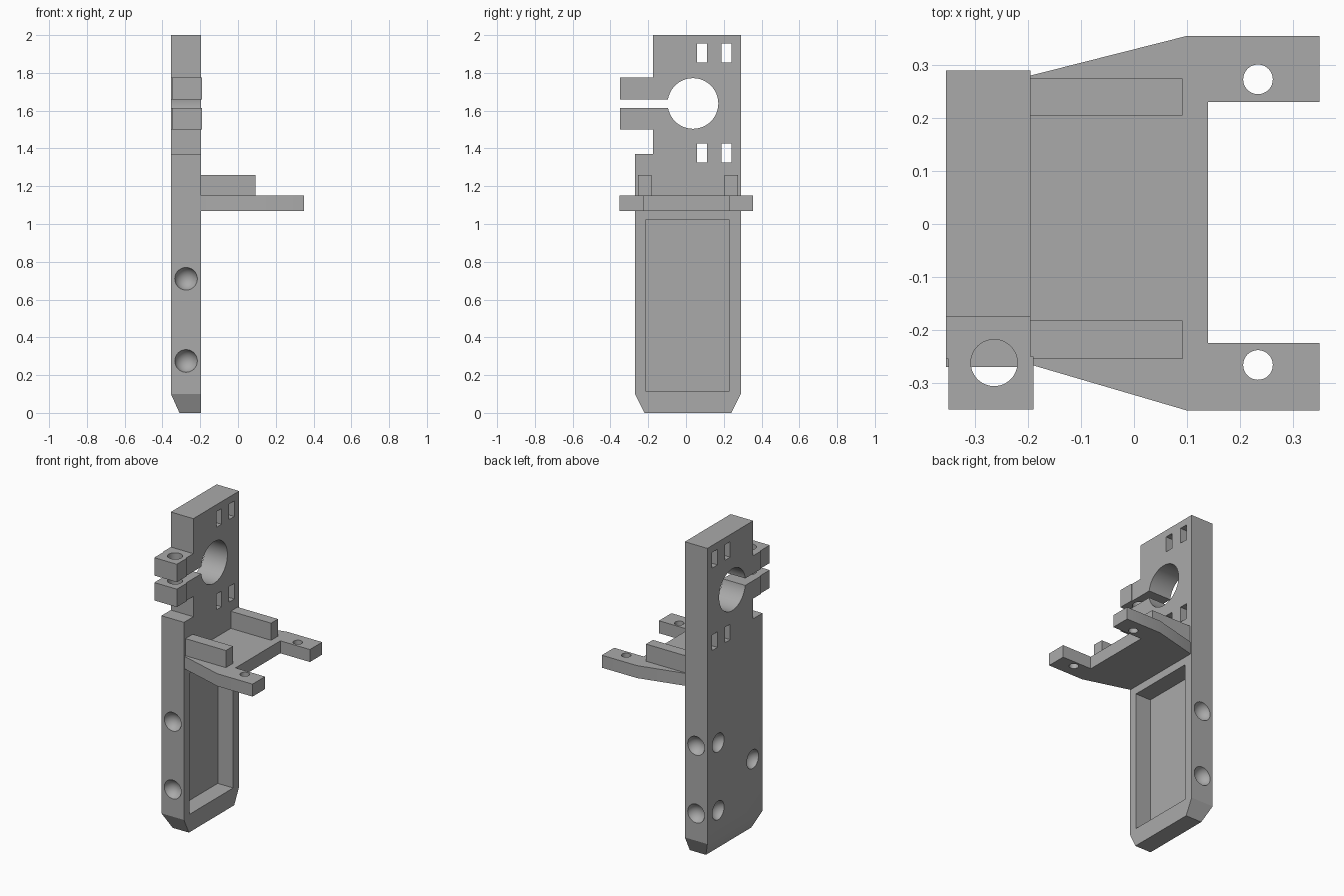
import bpy
import bmesh
from math import pi, radians
from mathutils import Vector, Matrix

if "Cube" in bpy.data.objects:
    bpy.data.objects.remove(bpy.data.objects["Cube"], do_unlink=True)

GREY = (0.4, 0.4, 0.4, 1)
grey = bpy.data.materials.new("plain grey")
grey.use_nodes = True
grey.diffuse_color = GREY
grey.node_tree.nodes["Principled BSDF"].inputs["Base Color"].default_value = GREY


def finish(name, bm):
    bmesh.ops.recalc_face_normals(bm, faces=bm.faces)
    mesh = bpy.data.meshes.new(name)
    bm.to_mesh(mesh)
    bm.free()
    mesh.materials.append(grey)
    ob = bpy.data.objects.new(name, mesh)
    bpy.context.collection.objects.link(ob)
    return ob


def box(name, x, y, z):
    bm = bmesh.new()
    bmesh.ops.create_cube(bm, size=1)
    for v in bm.verts:
        v.co = [(a + b) / 2 + c * (b - a) for (a, b), c in zip((x, y, z), v.co)]
    return finish(name, bm)


def prism(points, offset):
    bm = bmesh.new()
    face = bm.faces.new([bm.verts.new(p) for p in points])
    ext = bmesh.ops.extrude_face_region(bm, geom=[face])
    verts = [v for v in ext["geom"] if isinstance(v, bmesh.types.BMVert)]
    bmesh.ops.translate(bm, verts=verts, vec=offset)
    return bm


def rod(name, centre, radius, length, axis="Z", segments=48):
    bm = bmesh.new()
    turn = Matrix.Rotation(pi / 2, 4, "Y") if axis == "X" else Matrix()
    bmesh.ops.create_cone(bm, cap_ends=True, segments=segments, radius1=radius, radius2=radius,
                          depth=length, matrix=Matrix.Translation(centre) @ turn)
    return finish(name, bm)


def ball(name, centre, radius):
    bm = bmesh.new()
    bmesh.ops.create_uvsphere(bm, u_segments=32, v_segments=16, radius=radius,
                              matrix=Matrix.Translation(centre))
    return finish(name, bm)


def activate(ob):
    bpy.ops.object.select_all(action="DESELECT")
    ob.select_set(True)
    bpy.context.view_layer.objects.active = ob


def combine(ob, tool, operation="DIFFERENCE"):
    tool.hide_render = True
    mod = ob.modifiers.new("combine", "BOOLEAN")
    mod.operation, mod.solver, mod.object = operation, "EXACT", tool
    activate(ob)
    bpy.ops.object.modifier_apply(modifier=mod.name)
    bpy.data.objects.remove(tool, do_unlink=True)


# Upright plate with narrowed upper part and tapered foot
BACK, FACE = -0.355, -0.195
outline = [(-0.22, 0), (0.24, 0), (0.29, 0.1), (0.29, 2), (-0.175, 2),
           (-0.175, 1.37), (-0.27, 1.37), (-0.27, 0.1)]
bm = prism([(BACK, y, z) for y, z in outline], (FACE - BACK, 0, 0))
bmesh.ops.bisect_plane(bm, geom=bm.verts[:] + bm.edges[:] + bm.faces[:],
                       plane_co=(BACK, 0, 0.1), plane_no=Vector((-0.1, 0, -0.045)).normalized(),
                       clear_outer=True)
bmesh.ops.holes_fill(bm, edges=[e for e in bm.edges if e.is_boundary])
plate = finish("upright_plate", bm)

# Clamp ears: neck flush with the plate, tip set slightly forward
for z in ((1.5, 1.615), (1.66, 1.775)):
    combine(plate, box("ear_neck", (BACK, FACE), (-0.255, -0.1), z), "UNION")
    combine(plate, box("ear_tip", (-0.35, -0.19), (-0.35, -0.25), z), "UNION")

# Clamp bore, its slot, and the screw hole through the ears
combine(plate, rod("bore", (-0.27, 0.037, 1.638), 0.134, 0.5, "X", 64))
combine(plate, box("slot", (-0.5, 0), (-0.5, 0), (1.615, 1.66)))
combine(plate, rod("screw", (-0.264, -0.262, 1.64), 0.044, 0.4))

# Small windows
for y in (0.058, 0.188):
    for z in (1.325, 1.855):
        combine(plate, box("window", (-0.5, 0), (y, y + 0.053), (z, z + 0.1)))

# Front pocket
combine(plate, box("pocket", (-0.305, 0), (-0.215, 0.23), (0.115, 1.02)))

# Round dimples on both edges and on the back
dimples = [(-0.275, y, z) for y in (-0.285, 0.305) for z in (0.275, 0.71)]
dimples += [(BACK - 0.015, y, z) for y, z in ((0.18, 0.275), (0.18, 0.71), (-0.17, 0.47))]
for centre in dimples:
    combine(plate, ball("dimple", centre, 0.062))

# Forked shelf with two mounting holes
shelf_outline = [(-0.2, 0.279), (0.1, 0.355), (0.35, 0.355), (0.35, 0.23), (0.14, 0.23),
                 (0.14, -0.225), (0.35, -0.225), (0.35, -0.352), (0.1, -0.352), (-0.2, -0.264)]
shelf = finish("forked_shelf", prism([(x, y, 1.07) for x, y in shelf_outline], (0, 0, 0.08)))
for y in (0.273, -0.266):
    combine(shelf, rod("mount_hole", (0.234, y, 1.11), 0.028, 0.3, segments=32))

# Rails on the shelf
for side, y in (("left", (0.205, 0.275)), ("right", (-0.255, -0.182))):
    box("shelf_rail_" + side, (-0.2, 0.092), y, (1.145, 1.26))

for ob in (plate, shelf):
    activate(ob)
    bpy.ops.object.shade_smooth_by_angle(angle=radians(25))
